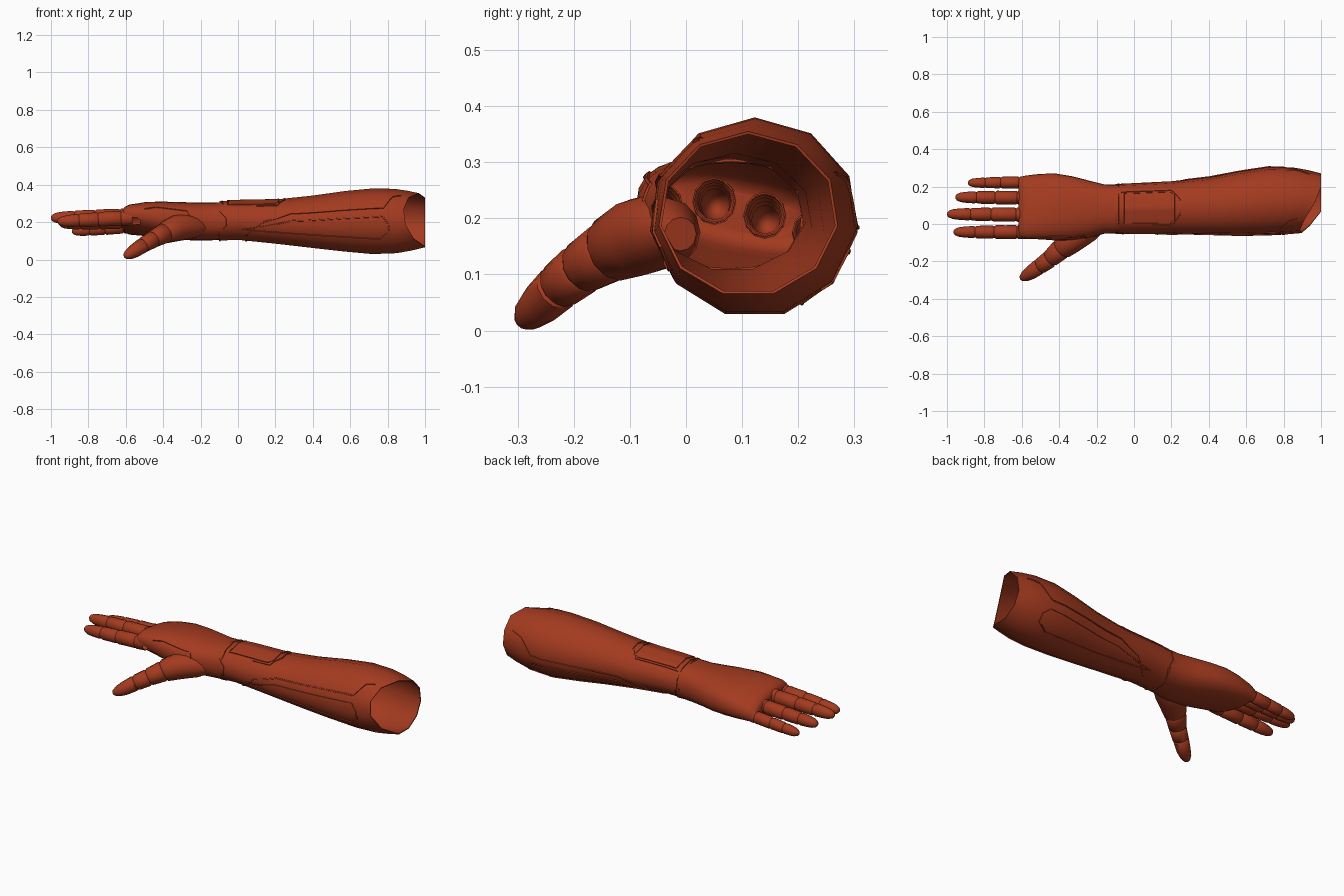
import bpy, math
from mathutils import Vector

if "Cube" in bpy.data.objects:
    bpy.data.objects.remove(bpy.data.objects["Cube"])

RUST = bpy.data.materials.new("rust red")
RUST.diffuse_color = (0.37, 0.043, 0.014, 1)
RUST.use_nodes = True
RUST.node_tree.nodes["Principled BSDF"].inputs["Base Color"].default_value = RUST.diffuse_color


def make(name, verts, faces):
    me = bpy.data.meshes.new(name)
    me.from_pydata(verts, [], faces)
    me.materials.append(RUST)
    ob = bpy.data.objects.new(name, me)
    bpy.context.collection.objects.link(ob)
    return ob


def loft(name, rings, start=False, end=False):
    n = len(rings[0])
    verts = [p for r in rings for p in r]
    faces = [(k * n + i, k * n + (i + 1) % n, (k + 1) * n + (i + 1) % n, (k + 1) * n + i)
             for k in range(len(rings) - 1) for i in range(n)]
    if start:
        faces.append(tuple(reversed(range(n))))
    if end:
        faces.append(tuple(range(len(verts) - n, len(verts))))
    return make(name, verts, faces)


def apply_mod(ob, kind, **props):
    m = ob.modifiers.new("m", kind)
    for k, v in props.items():
        setattr(m, k, v)
    bpy.context.view_layer.objects.active = ob
    bpy.ops.object.modifier_apply(modifier=m.name)


def smooth(ob, angle=45):
    bpy.ops.object.select_all(action='DESELECT')
    ob.select_set(True)
    bpy.context.view_layer.objects.active = ob
    bpy.ops.object.shade_smooth_by_angle(angle=math.radians(angle))


# Cross-sections along the arm: x, y low, y high, z low, z high, tilt
FOREARM = [
    (-0.10, -0.055, 0.215, 0.097, 0.312, 0), (0.0, -0.056, 0.220, 0.101, 0.317, 0),
    (0.2, -0.056, 0.230, 0.080, 0.321, 0), (0.4, -0.061, 0.252, 0.056, 0.342, 0),
    (0.57, -0.066, 0.285, 0.036, 0.366, 0), (0.72, -0.063, 0.308, 0.022, 0.380, 0),
    (0.85, -0.058, 0.304, 0.027, 0.378, 0), (0.93, -0.054, 0.290, 0.042, 0.368, 0),
    (1.0, -0.050, 0.272, 0.060, 0.355, 0)]
HAND = [
    (-0.617, -0.062, 0.240, 0.172, 0.250, -0.20), (-0.606, -0.072, 0.252, 0.155, 0.270, -0.20),
    (-0.58, -0.079, 0.259, 0.142, 0.285, -0.18), (-0.50, -0.082, 0.268, 0.130, 0.302, -0.13),
    (-0.42, -0.088, 0.270, 0.120, 0.308, -0.08), (-0.33, -0.088, 0.255, 0.108, 0.308, -0.04),
    (-0.24, -0.075, 0.232, 0.102, 0.305, 0), (-0.16, -0.052, 0.212, 0.102, 0.304, 0),
    (-0.08, -0.050, 0.210, 0.106, 0.306, 0)]


def vertex(sec, i, n, e):
    # corner i of an n-sided section, counted from the top
    x, y0, y1, z0, z1, tilt = sec
    th = math.pi / 2 + 2 * math.pi * i / n
    c, s = math.cos(th), math.sin(th)
    dy = math.copysign(abs(c) ** e, c) * (y1 - y0) / 2
    dz = math.copysign(abs(s) ** e, s) * (z1 - z0) / 2
    # the elbow rim is cut back on the inner side
    notch = 0.115 * max(0, -math.cos(th + 0.3)) * max(0, (x - 0.75) / 0.25)
    return Vector((x - notch, (y0 + y1) / 2 + dy, (z0 + z1) / 2 + dz + tilt * dy))


def sleeve_rings(secs, n, e):
    return [[vertex(s, i, n, e) for i in range(n)] for s in secs]


def on_surface(secs, n, e, x, deg):
    k = 0
    while k < len(secs) - 2 and x > secs[k + 1][0]:
        k += 1
    f = (x - secs[k][0]) / (secs[k + 1][0] - secs[k][0])
    sec = [a + (b - a) * f for a, b in zip(secs[k], secs[k + 1])]
    t = (deg - 90) / 360 * n
    i = math.floor(t)
    p = vertex(sec, i, n, e).lerp(vertex(sec, i + 1, n, e), t - i)
    nrm = Vector((0, (p.y - (sec[1] + sec[2]) / 2) / (sec[2] - sec[1]) ** 2,
                  (p.z - (sec[3] + sec[4]) / 2) / (sec[4] - sec[3]) ** 2)).normalized()
    return p, nrm


FORE = (FOREARM, 11, 1.0)
PALM = (HAND, 28, 0.85)


def seam(name, surf, path, w=0.004, lift=0.004):
    # thin bevelled strip following the shell through (x, degrees) points
    pts = []
    for (xa, ta), (xb, tb) in zip(path, path[1:]):
        m = max(3, int(abs(xb - xa) / 0.02), int(abs(tb - ta) / 5))
        pts += [on_surface(*surf, xa + (xb - xa) * i / m, ta + (tb - ta) * i / m) for i in range(m)]
    pts.append(on_surface(*surf, *path[-1]))
    verts = []
    for i, (p, nr) in enumerate(pts):
        d = pts[min(i + 1, len(pts) - 1)][0] - pts[max(i - 1, 0)][0]
        side = d.cross(nr).normalized() * w
        verts += [p - nr * 0.002 - side, p + nr * lift - side * 0.7,
                  p + nr * lift + side * 0.7, p - nr * 0.002 + side]
    faces = [(4 * i + j, 4 * i + j + 1, 4 * i + j + 5, 4 * i + j + 4)
             for i in range(len(pts) - 1) for j in range(3)]
    make(name, verts, faces)


def tube(name, path, n=12, start=False, tall=1.0):
    # path of (position, radius) with rings square to the path
    rings = []
    for i, (p, r) in enumerate(path):
        d = (path[min(i + 1, len(path) - 1)][0] - path[max(i - 1, 0)][0]).normalized()
        u = d.cross(Vector((0, 0, 1))).normalized()
        v = d.cross(u) * tall
        rings.append([p + (u * math.cos(2 * math.pi * j / n) + v * math.sin(2 * math.pi * j / n)) * r
                      for j in range(n)])
    return loft(name, rings, start, True)


# Forearm and hand shells
forearm = loft("forearm_shell", sleeve_rings(*FORE))
apply_mod(forearm, 'SOLIDIFY', thickness=0.005, offset=-1)
smooth(forearm)
hand = loft("hand_shell", sleeve_rings(*PALM), start=True)
apply_mod(hand, 'SOLIDIFY', thickness=0.005, offset=-1)

# Fingers: base y, tip y, base z, tip z, tip x, radius
FINGERS = {
    "index_finger": (-0.043, -0.043, 0.224, 0.203, -0.965, 0.037),
    "middle_finger": (0.050, 0.053, 0.232, 0.222, -1.0, 0.038),
    "ring_finger": (0.140, 0.143, 0.207, 0.192, -0.955, 0.037),
    "little_finger": (0.222, 0.220, 0.178, 0.150, -0.888, 0.032)}
# Fraction along the finger and radius factor, pinched at each joint
SHAPE = [(0, 1.0), (0.13, 1.03), (0.15, 0.88), (0.17, 1.0), (0.30, 0.98), (0.43, 0.99), (0.455, 0.83),
         (0.48, 0.95), (0.60, 0.92), (0.69, 0.90), (0.71, 0.76), (0.735, 0.87), (0.85, 0.80),
         (0.93, 0.68), (0.98, 0.46), (1.0, 0.18)]
for name, (ya, yb, za, zb, tip, r) in FINGERS.items():
    a, b = Vector((-0.565, ya, za)), Vector((tip, yb, zb))
    cutter = tube("cutter", [(a + Vector((0.04, 0, 0)), r * 0.94), (a.lerp(b, 0.4), r * 0.94)],
                  start=True, tall=1.08)
    apply_mod(hand, 'BOOLEAN', object=cutter, operation='DIFFERENCE', solver='EXACT')
    bpy.data.objects.remove(cutter)
    finger = tube(name, [(a.lerp(b, f), r * k) for f, k in SHAPE], tall=1.08)
    apply_mod(finger, 'SOLIDIFY', thickness=0.003, offset=-1)
    smooth(finger, 50)
smooth(hand)

# Thumb in three plated segments with pinched joints, its root blended into the palm
THUMB = [(-0.17, -0.010, 0.172, 0.030), (-0.23, -0.030, 0.175, 0.060), (-0.29, -0.058, 0.174, 0.070),
         (-0.335, -0.088, 0.166, 0.070), (-0.385, -0.130, 0.146, 0.060),
         (-0.390, -0.134, 0.143, 0.052), (-0.395, -0.138, 0.140, 0.056), (-0.445, -0.183, 0.113, 0.048),
         (-0.450, -0.187, 0.110, 0.041), (-0.455, -0.191, 0.107, 0.047), (-0.500, -0.224, 0.081, 0.043),
         (-0.505, -0.227, 0.078, 0.036), (-0.510, -0.230, 0.075, 0.042), (-0.550, -0.259, 0.048, 0.038),
         (-0.582, -0.279, 0.029, 0.030), (-0.600, -0.290, 0.018, 0.018), (-0.606, -0.294, 0.014, 0.007)]
smooth(tube("thumb", [(Vector(p[:3]), p[3]) for p in THUMB], start=True), 50)

# Raised wrist screen on the back of the forearm
cols, rows = 8, 10
grid = []
for i in range(cols + 1):
    for j in range(rows + 1):
        p, nr = on_surface(*FORE, -0.05 + 0.26 * i / cols, 54 + 70 * j / rows)
        grid.append(p + nr * 0.003)
quads = [(i * (rows + 1) + j, (i + 1) * (rows + 1) + j, (i + 1) * (rows + 1) + j + 1, i * (rows + 1) + j + 1)
         for i in range(cols) for j in range(rows)]
smooth(make("wrist_screen", grid, quads))

# Panel seams
seam("screen_outline", FORE, [(-0.055, 52), (0.19, 52), (0.215, 60), (0.215, 118), (0.19, 126),
                              (-0.055, 126), (-0.055, 52)])
seam("screen_frame", FORE, [(-0.07, 46), (0.20, 47), (0.25, 72), (0.25, 104), (0.21, 131), (0.1, 132)])
seam("wrist_seam", FORE, [(-0.085, 0), (-0.085, 135), (-0.097, 150), (-0.06, 172), (-0.06, 195),
                          (-0.097, 215), (-0.097, 300), (-0.07, 325), (-0.085, 360)])
PANEL = [(0.02, 208), (0.28, 177), (0.79, 170), (0.84, 184), (0.84, 198), (0.77, 212), (0.02, 208)]
UPPER = [(0.04, 226), (0.14, 180), (0.28, 159), (0.80, 155), (0.87, 128), (0.94, 122)]
for side, flip in (("inner", False), ("outer", True)):
    for part, path in (("panel_seam", PANEL), ("upper_seam", UPPER)):
        # the outer side sits lower around the arm
        seam(side + "_" + part, FORE, [(x, 510 - t if flip else t) for x, t in path])
seam("thumb_guard_seam", PALM, [(-0.50, 160), (-0.44, 150), (-0.27, 152), (-0.235, 190), (-0.29, 222)])
